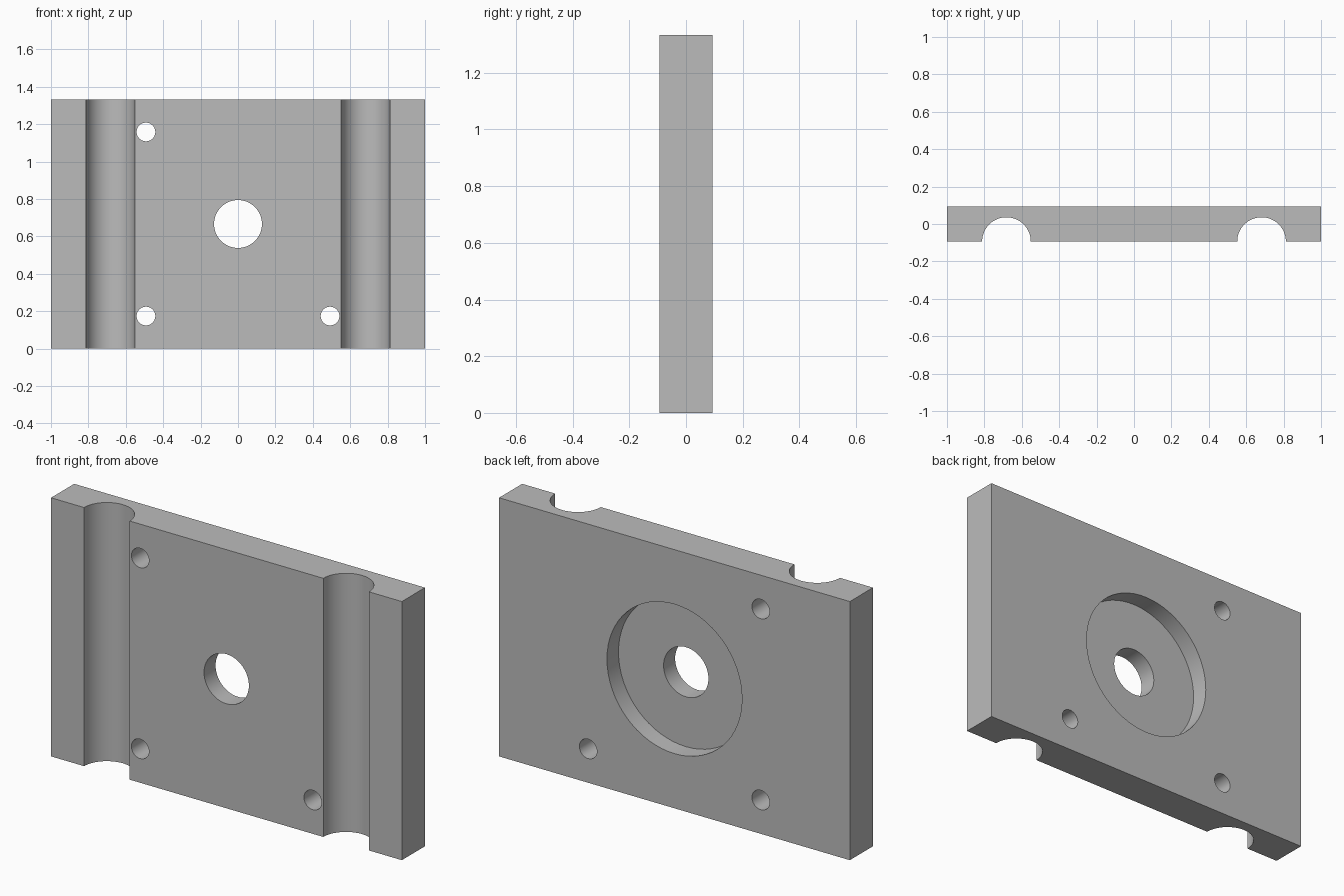
import bpy, bmesh, math
from mathutils import Matrix

default = bpy.data.objects.get("Cube")
if default:
    bpy.data.objects.remove(default, do_unlink=True)

WIDTH, HEIGHT, HALF_DEPTH = 2.0, 1.333, 0.094
GROOVE_X, GROOVE_R = 0.682, 0.13
MID = HEIGHT / 2

grey = bpy.data.materials.new("plain grey")
grey.use_nodes = True
colour = (0.5, 0.5, 0.5, 1)
grey.diffuse_color = colour
grey.node_tree.nodes["Principled BSDF"].inputs["Base Color"].default_value = colour


def make_object(name, bm):
    bmesh.ops.recalc_face_normals(bm, faces=bm.faces)
    mesh = bpy.data.meshes.new(name)
    bm.to_mesh(mesh)
    bm.free()
    mesh.materials.append(grey)
    obj = bpy.data.objects.new(name, mesh)
    bpy.context.collection.objects.link(obj)
    return obj


def groove_arc(cx, steps=32):
    """Half circle cut into the front edge, from left to right."""
    angles = [math.pi * (1 - i / steps) for i in range(steps + 1)]
    return [(cx + GROOVE_R * math.cos(a), -HALF_DEPTH + GROOVE_R * math.sin(a)) for a in angles]


# Plate with two round grooves, extruded upward
w = WIDTH / 2
outline = [(-w, -HALF_DEPTH), *groove_arc(-GROOVE_X), *groove_arc(GROOVE_X),
           (w, -HALF_DEPTH), (w, HALF_DEPTH), (-w, HALF_DEPTH)]
bm = bmesh.new()
base = bm.faces.new([bm.verts.new((x, y, 0)) for x, y in outline])
top = bmesh.ops.extrude_face_region(bm, geom=[base])["geom"]
bmesh.ops.translate(bm, vec=(0, 0, HEIGHT),
                    verts=[v for v in top if isinstance(v, bmesh.types.BMVert)])
plate = make_object("grooved_plate", bm)


def cut_round(name, x, z, radius, y_start):
    """Drill a round hole from y_start out through the back."""
    y_end = HALF_DEPTH + 0.1
    bm = bmesh.new()
    place = Matrix.Translation((x, (y_start + y_end) / 2, z)) @ Matrix.Rotation(math.pi / 2, 4, "X")
    bmesh.ops.create_cone(bm, cap_ends=True, segments=64, radius1=radius, radius2=radius,
                          depth=y_end - y_start, matrix=place)
    cutter = make_object(name, bm)
    cutter.hide_render = True
    mod = plate.modifiers.new(name, "BOOLEAN")
    mod.operation = "DIFFERENCE"
    mod.solver = "EXACT"
    mod.object = cutter
    bpy.context.view_layer.objects.active = plate
    bpy.ops.object.modifier_apply(modifier=name)
    bpy.data.objects.remove(cutter, do_unlink=True)


# Round recess in the back, centre bore and three screw holes
THROUGH = -HALF_DEPTH - 0.1
cut_round("back_recess", 0, MID, 0.385, 0)
cut_round("centre_bore", 0, MID, 0.128, THROUGH)
for sx, sz in ((-1, 1), (-1, -1), (1, -1)):
    cut_round("screw_hole", sx * 0.492, MID + sz * 0.492, 0.05, THROUGH)

# Smooth curved walls, sharp edges kept
bpy.ops.object.select_all(action="DESELECT")
plate.select_set(True)
bpy.context.view_layer.objects.active = plate
bpy.ops.object.shade_smooth_by_angle(angle=math.radians(30))
